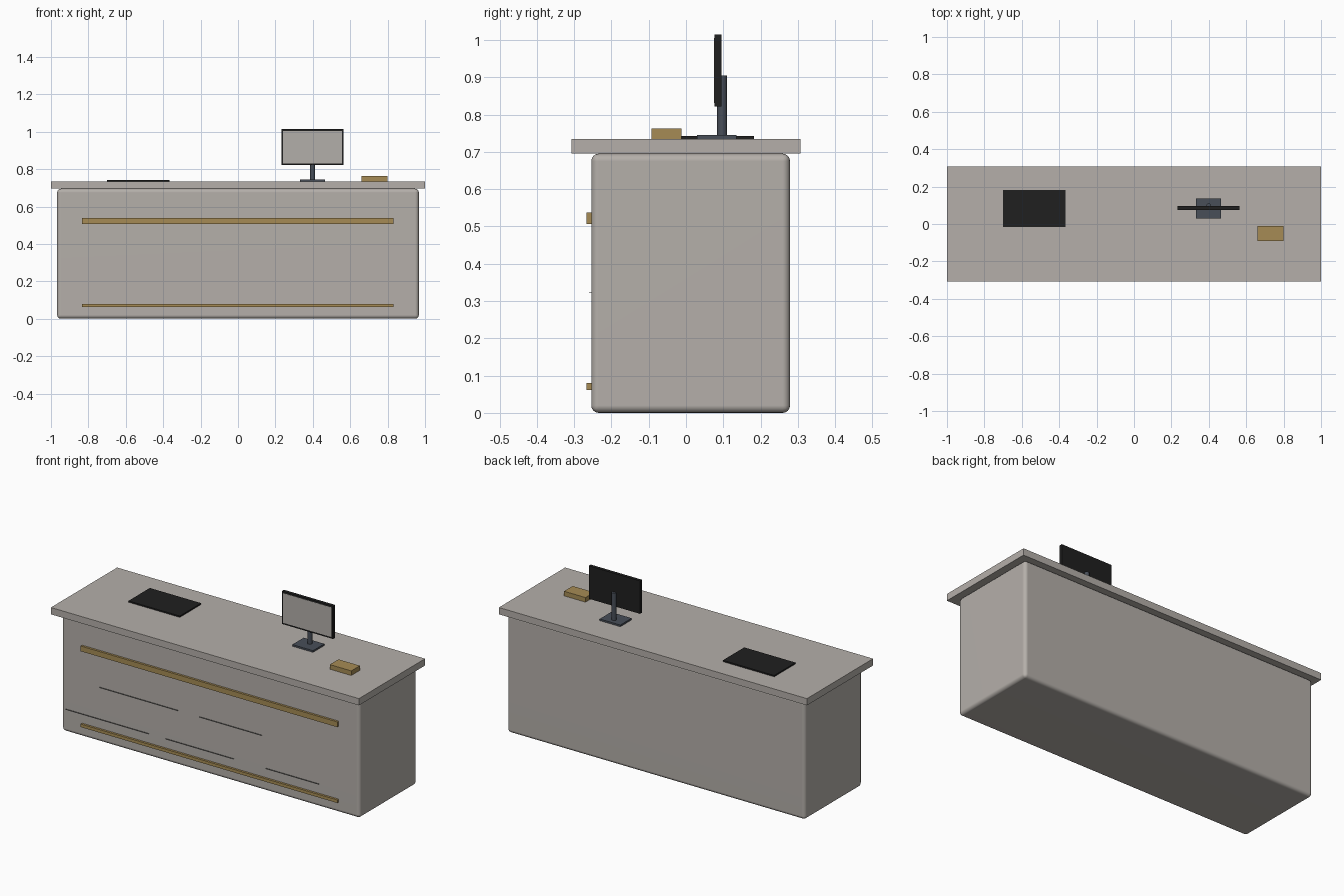
import bpy, bmesh

if "Cube" in bpy.data.objects:
    bpy.data.objects.remove(bpy.data.objects["Cube"])


def material(name, rgb):
    m = bpy.data.materials.new(name)
    m.diffuse_color = (*rgb, 1)
    m.use_nodes = True
    m.node_tree.nodes["Principled BSDF"].inputs["Base Color"].default_value = m.diffuse_color
    return m


STONE = material("warm_grey", (0.46, 0.43, 0.40))
GOLD = material("brass", (0.38, 0.26, 0.09))
BLACK = material("black", (0.014, 0.014, 0.014))
STEEL = material("dark_steel", (0.065, 0.077, 0.098))
SCREEN = material("screen_grey", (0.45, 0.43, 0.40))
GROOVE = material("groove_grey", (0.12, 0.12, 0.115))


def finish(name, bm, mat):
    me = bpy.data.meshes.new(name)
    bm.to_mesh(me)
    bm.free()
    me.materials.append(mat)
    ob = bpy.data.objects.new(name, me)
    bpy.context.collection.objects.link(ob)
    return ob


def box(name, x, y, z, mat, bevel=0):
    """Box from (min, max) ranges, with optional rounded edges."""
    bm = bmesh.new()
    bmesh.ops.create_cube(bm, size=1)
    for v in bm.verts:
        v.co = [r[0] if c < 0 else r[1] for c, r in zip(v.co, (x, y, z))]
    if bevel:
        bmesh.ops.bevel(bm, geom=bm.edges[:], offset=bevel, segments=4,
                        profile=0.5, affect='EDGES')
        for f in bm.faces:
            f.smooth = True
    ob = finish(name, bm, mat)
    if bevel:
        ob.modifiers.new("flat_sides", 'WEIGHTED_NORMAL')
    return ob


# Counter body and worktop
box("counter_body", (-0.967, 0.967), (-0.254, 0.279), (0, 0.695), STONE, 0.02)
box("worktop", (-1, 1), (-0.307, 0.307), (0.695, 0.735), STONE)

# Brass trims on the front
box("upper_trim", (-0.835, 0.832), (-0.267, -0.25), (0.507, 0.538), GOLD)
box("lower_trim", (-0.835, 0.832), (-0.267, -0.25), (0.062, 0.08), GOLD)

# Paper-thin horizontal accent lines on the front
lines = [(-0.72, -0.21, 0.322), (-0.07, 0.335, 0.322),
         (-0.94, -0.40, 0.135), (-0.29, 0.153, 0.135), (0.36, 0.706, 0.135)]
for i, (x0, x1, z) in enumerate(lines):
    box(f"accent_line_{i + 1}", (x0, x1), (-0.26, -0.25), (z - 0.0005, z + 0.0005), GROOVE)

# Monitor: base, pole, casing and screen plate
box("monitor_base", (0.332, 0.466), (0.03, 0.135), (0.735, 0.745), STEEL)
bm = bmesh.new()
bmesh.ops.create_cone(bm, cap_ends=True, segments=24, radius1=0.0133, radius2=0.0133, depth=0.165)
bmesh.ops.translate(bm, verts=bm.verts, vec=(0.399, 0.097, 0.8225))
for f in bm.faces:
    f.smooth = len(f.verts) == 4
finish("monitor_pole", bm, STEEL)
box("monitor_casing", (0.232, 0.565), (0.076, 0.095), (0.822, 1.015), BLACK)
box("monitor_screen", (0.241, 0.556), (0.075, 0.08), (0.831, 1.005), SCREEN)

# Desk pad and small box
box("desk_pad", (-0.70, -0.367), (-0.016, 0.182), (0.735, 0.743), BLACK)
box("small_box", (0.661, 0.8), (-0.092, -0.012), (0.735, 0.762), GOLD)
